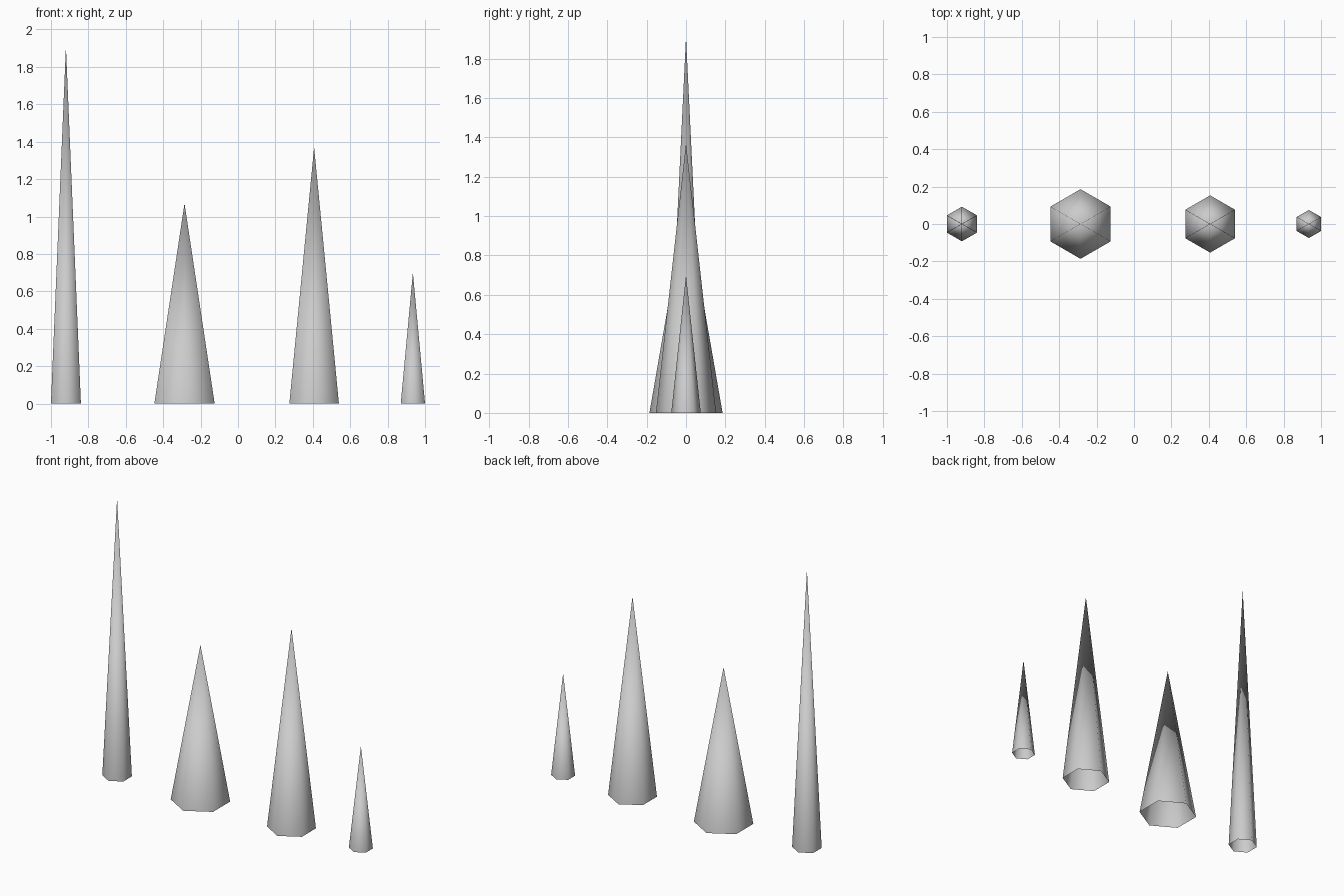
import bpy

if "Cube" in bpy.data.objects:
    bpy.data.objects.remove(bpy.data.objects["Cube"])

# Row of open-bottomed six-sided spikes: (name, x centre, corner radius, height)
SPIKES = [
    ("tall_thin_spike", -0.92, 0.0925, 1.91),
    ("wide_spike", -0.286, 0.186, 1.07),
    ("medium_spike", 0.407, 0.153, 1.37),
    ("small_spike", 0.935, 0.075, 0.70),
]


def add_spike(name, x, radius, height):
    bpy.ops.mesh.primitive_cone_add(
        vertices=6, radius1=radius, radius2=0, depth=height,
        end_fill_type='NOTHING', location=(x, 0, height / 2))
    spike = bpy.context.object
    spike.name = name
    bpy.ops.object.shade_smooth()


for spec in SPIKES:
    add_spike(*spec)
